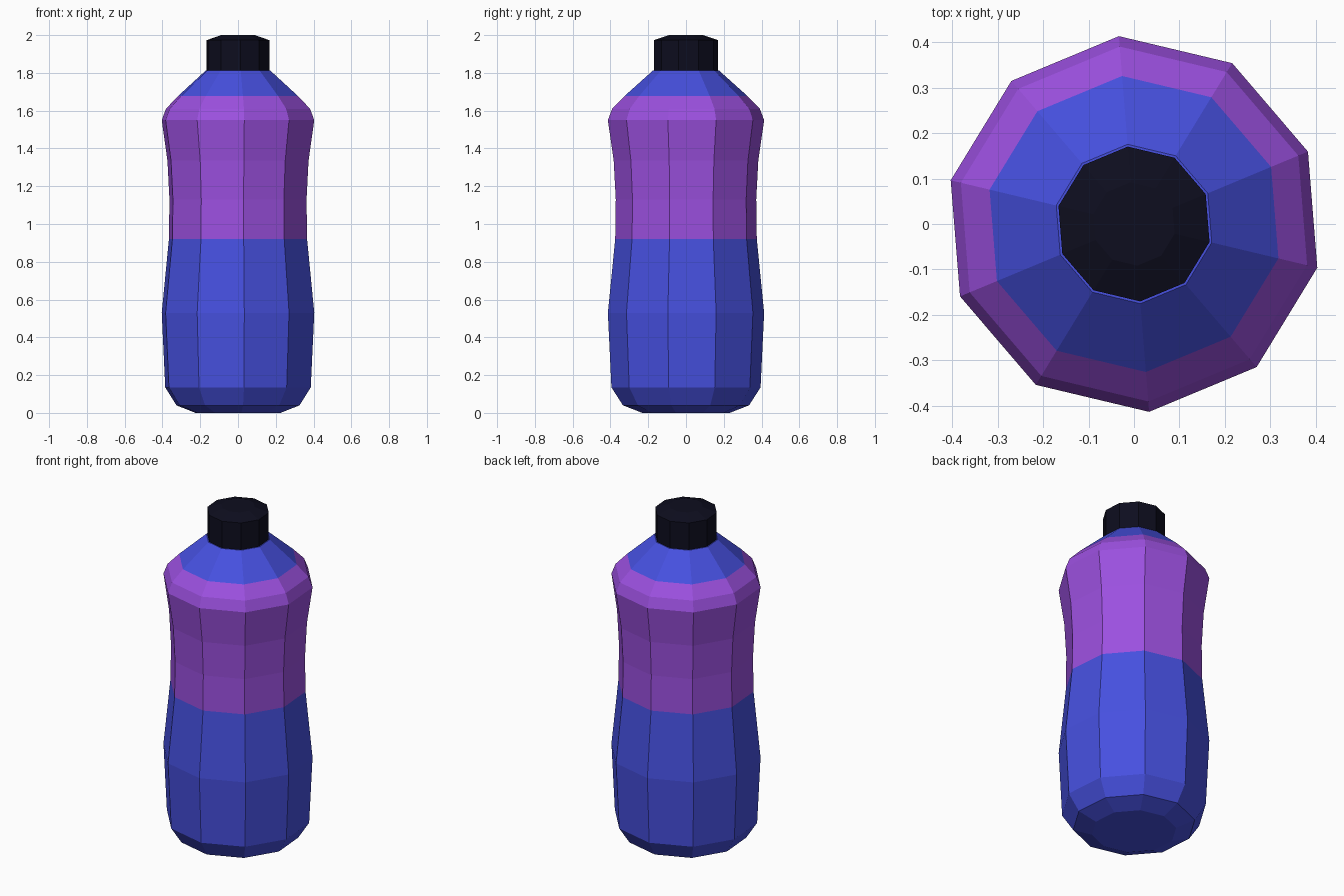
import bpy, bmesh, math

if "Cube" in bpy.data.objects:
    bpy.data.objects.remove(bpy.data.objects["Cube"])

SIDES = 10
PHASE = math.radians(22.6)   # rotation of the ten-sided section


def material(name, rgb):
    m = bpy.data.materials.new(name)
    m.diffuse_color = (*rgb, 1)
    m.use_nodes = True
    m.node_tree.nodes["Principled BSDF"].inputs["Base Color"].default_value = m.diffuse_color
    return m


def lathe(name, profile, mats, rule):
    """Turn (radius, z) points into a closed faceted solid."""
    bm = bmesh.new()
    rings = []
    for r, z in profile:
        angles = [PHASE + math.tau * i / SIDES for i in range(SIDES)]
        rings.append([bm.verts.new((r * math.cos(a), r * math.sin(a), z)) for a in angles])
    for lo, hi in zip(rings, rings[1:]):
        for i in range(SIDES):
            j = (i + 1) % SIDES
            bm.faces.new((lo[i], lo[j], hi[j], hi[i]))
    bm.faces.new(rings[0][::-1])
    bm.faces.new(rings[-1])
    for f in bm.faces:
        f.material_index = rule(f.calc_center_median().z)
    mesh = bpy.data.meshes.new(name)
    bm.to_mesh(mesh)
    bm.free()
    for m in mats:
        mesh.materials.append(m)
    ob = bpy.data.objects.new(name, mesh)
    bpy.context.collection.objects.link(ob)
    return ob


blue = material("blue", (0.062, 0.08, 0.74))
purple = material("purple", (0.33, 0.08, 0.74))
black = material("near_black", (0.004, 0.004, 0.013))

# Bottle body: purple band between the waist and the shoulder
body = [(0.232, 0), (0.335, 0.04), (0.396, 0.135), (0.415, 0.53), (0.376, 0.92),
        (0.373, 1.13), (0.384, 1.335), (0.415, 1.55), (0.392, 1.61),
        (0.327, 1.677), (0.176, 1.812)]
lathe("bottle_body", body, [blue, purple], lambda z: int(0.92 < z < 1.677))

# Screw cap with a slightly bevelled top
cap = [(0.171, 1.80), (0.171, 1.973), (0.092, 2.0)]
lathe("screw_cap", cap, [black], lambda z: 0)
